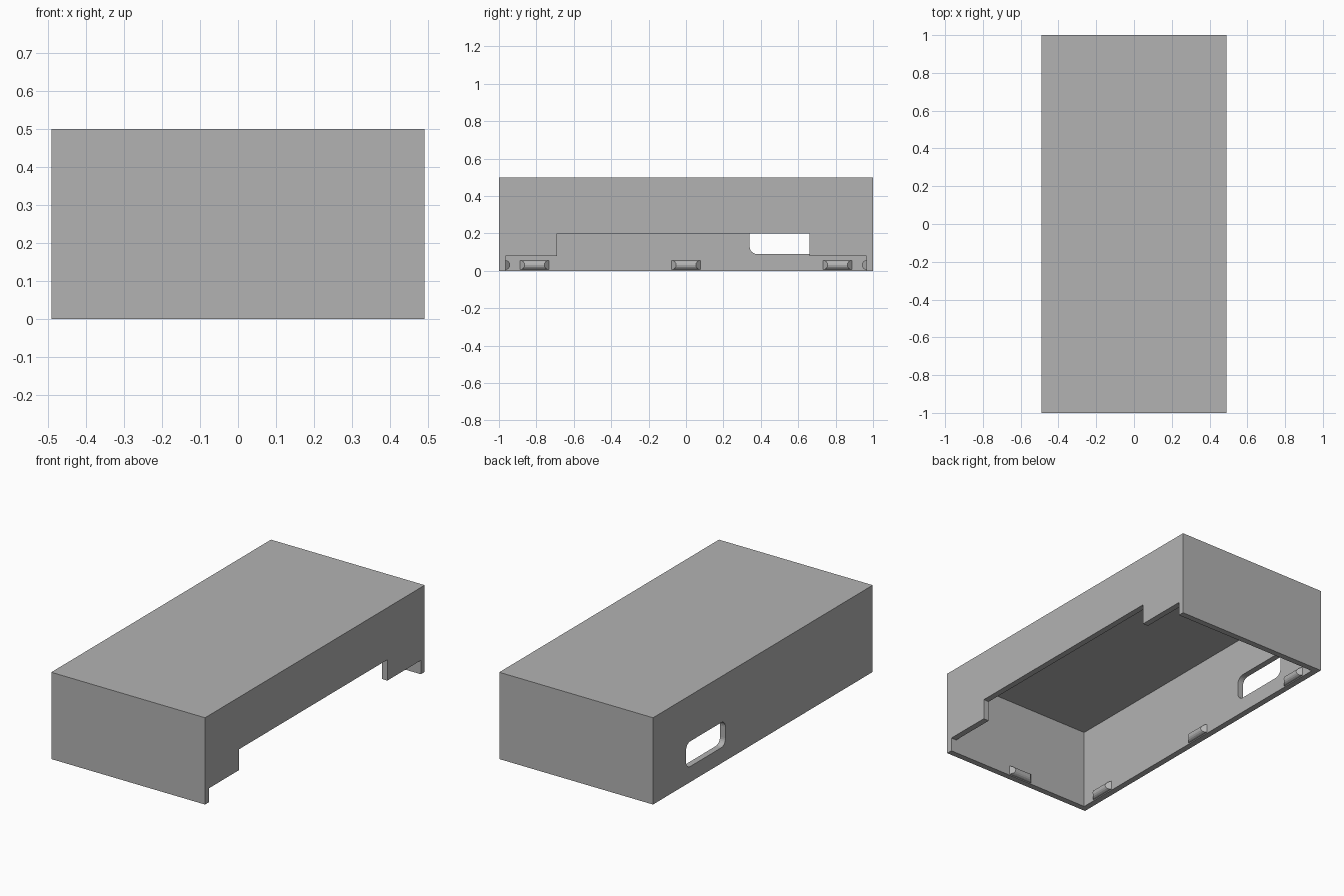
import bpy, bmesh
from math import pi, cos, sin
from mathutils import Matrix

if "Cube" in bpy.data.objects:
    bpy.data.objects.remove(bpy.data.objects["Cube"], do_unlink=True)

W, L, H, T = 0.98, 2.0, 0.5, 0.035   # width, length, height, wall

grey = bpy.data.materials.new("plain_grey")
grey.use_nodes = True
colour = (0.45, 0.45, 0.45, 1)
grey.diffuse_color = colour
grey.node_tree.nodes["Principled BSDF"].inputs["Base Color"].default_value = colour


def finish(name, bm):
    bmesh.ops.recalc_face_normals(bm, faces=bm.faces)
    mesh = bpy.data.meshes.new(name)
    bm.to_mesh(mesh)
    bm.free()
    mesh.materials.append(grey)
    obj = bpy.data.objects.new(name, mesh)
    bpy.context.collection.objects.link(obj)
    return obj


def prism(name, outline, x0, x1):
    """Extrude a (y, z) outline along x."""
    bm = bmesh.new()
    face = bm.faces.new([bm.verts.new((x0, y, z)) for y, z in outline])
    new = bmesh.ops.extrude_face_region(bm, geom=[face])["geom"]
    bmesh.ops.translate(bm, vec=(x1 - x0, 0, 0),
                        verts=[v for v in new if isinstance(v, bmesh.types.BMVert)])
    return finish(name, bm)


def rect(y0, y1, z0, z1):
    return [(y0, z0), (y1, z0), (y1, z1), (y0, z1)]


def rounded_rect(y0, y1, z0, z1, r, steps=6):
    corners = [(y1 - r, z1 - r), (y0 + r, z1 - r), (y0 + r, z0 + r), (y1 - r, z0 + r)]
    return [(cy + r * cos(a), cz + r * sin(a))
            for q, (cy, cz) in enumerate(corners)
            for a in [pi / 2 * (q + i / steps) for i in range(steps + 1)]]


def cut(target, cutter):
    cutter.hide_render = True
    mod = target.modifiers.new("cut", "BOOLEAN")
    mod.operation, mod.solver, mod.object = "DIFFERENCE", "EXACT", cutter
    bpy.context.view_layer.objects.active = target
    bpy.ops.object.modifier_apply(modifier=mod.name)
    bpy.data.objects.remove(cutter, do_unlink=True)


# Hollow cover, open underneath
cover = prism("cover", rect(-L / 2, L / 2, 0, H), -W / 2, W / 2)
cut(cover, prism("cavity", rect(-L / 2 + T, L / 2 - T, -0.1, H - T), -W / 2 + T, W / 2 - T))

# Stepped opening in the left wall
e = L / 2 - T
step = [(-e, -0.1), (e, -0.1), (e, 0.08), (0.66, 0.08),
        (0.66, 0.2), (-0.69, 0.2), (-0.69, 0.08), (-e, 0.08)]
cut(cover, prism("step_cutter", step, W / 2 - T, W / 2 + 0.1))

# Rounded slot in the right wall
cut(cover, prism("slot_cutter", rounded_rect(0.34, 0.70, 0.09, 0.235, 0.04),
                 -W / 2 - 0.1, -W / 2 + T / 2 + 0.1))


def snap_ridge(name, x, y, turn, length=0.155, r=0.025, steps=8):
    """Half-round ridge with sloped ends, running along y and bulging to +x."""
    bm = bmesh.new()
    rows = []
    for i in range(steps + 1):
        a = -pi / 2 + pi * i / steps
        half = length / 2 - r * cos(a)
        rows.append([bm.verts.new((r * cos(a), s * half, r * sin(a))) for s in (-1, 1)])
    for a, b in zip(rows, rows[1:]):
        bm.faces.new((a[0], a[1], b[1], b[0]))
    for s in (0, 1):
        bm.faces.new([row[s] for row in rows])
    bm.faces.new((rows[0][0], rows[0][1], rows[-1][1], rows[-1][0]))
    bm.transform(Matrix.Translation((x, y, 0.031)) @ Matrix.Rotation(turn, 4, "Z"))
    return finish(name, bm)


# Snap ridges inside the right wall and both end walls
for label, y in (("front", -0.81), ("middle", 0), ("back", 0.81)):
    snap_ridge("side_ridge_" + label, -W / 2 + T, y, 0)
snap_ridge("front_ridge", 0, -e, pi / 2)
snap_ridge("back_ridge", 0, e, -pi / 2)
